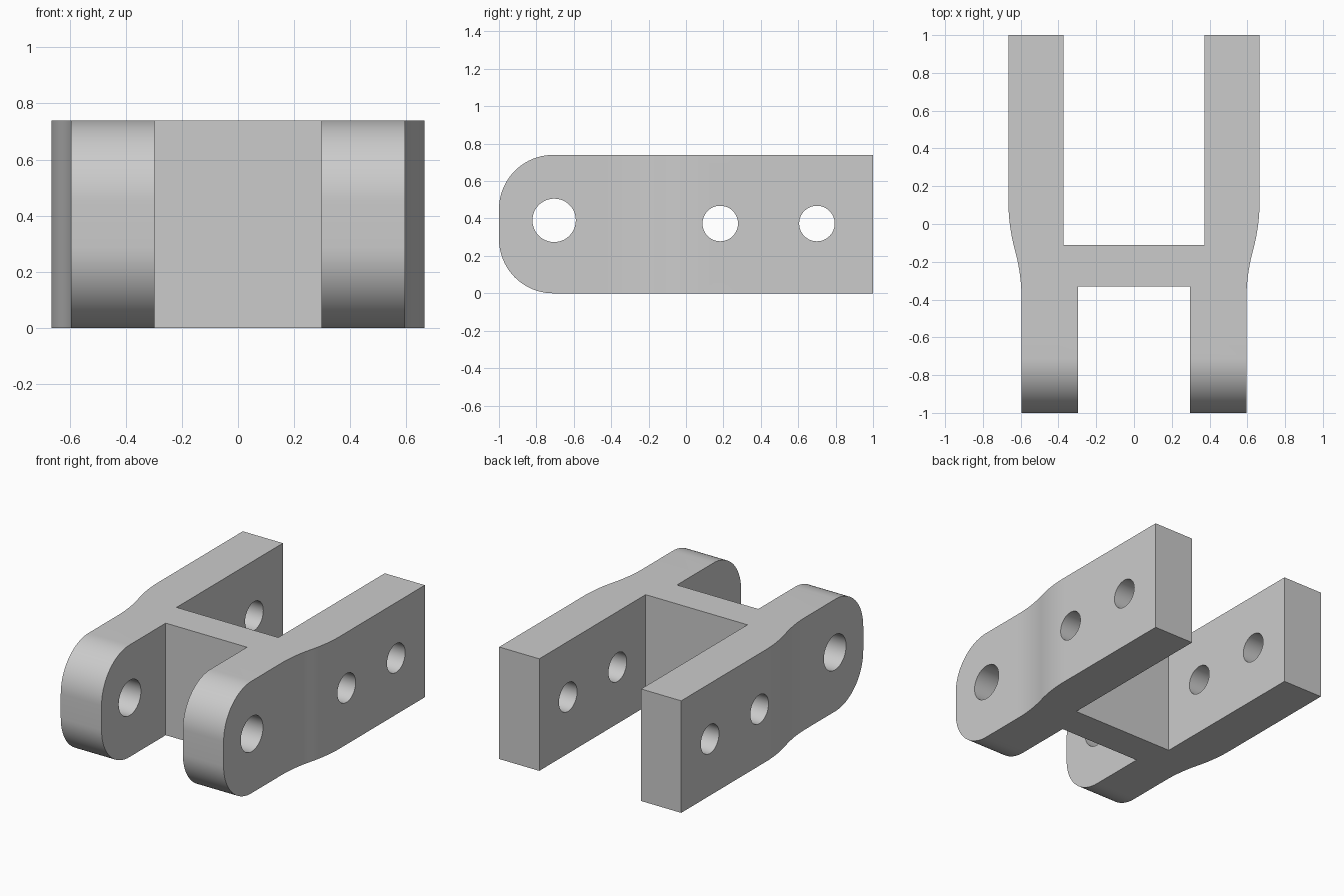
import bpy
import bmesh
import math
from mathutils import Vector

default = bpy.data.objects.get("Cube")
if default:
    bpy.data.objects.remove(default, do_unlink=True)

HEIGHT = 0.74
FRONT_X, REAR_X = 0.595, 0.665        # outer half widths
FRONT_IN, REAR_IN = 0.297, 0.372      # inner half widths
WEB_FRONT, WEB_REAR = -0.33, -0.11
BEND_START, BEND_END = -0.40, 0.12
CORNER = 0.29
HOLES = [(-0.705, 0.39, 0.116), (0.183, 0.373, 0.095), (0.70, 0.373, 0.095)]

grey = bpy.data.materials.new("plain grey")
grey.use_nodes = True
colour = (0.6, 0.6, 0.6, 1)
grey.diffuse_color = colour
grey.node_tree.nodes["Principled BSDF"].inputs["Base Color"].default_value = colour


def prism(name, outline, direction):
    """Extrude a closed 3D outline along a direction."""
    bm = bmesh.new()
    face = bm.faces.new([bm.verts.new(p) for p in outline])
    result = bmesh.ops.extrude_face_region(bm, geom=[face])
    moved = [g for g in result["geom"] if isinstance(g, bmesh.types.BMVert)]
    bmesh.ops.translate(bm, verts=moved, vec=Vector(direction))
    bmesh.ops.recalc_face_normals(bm, faces=bm.faces)
    mesh = bpy.data.meshes.new(name)
    bm.to_mesh(mesh)
    bm.free()
    mesh.materials.append(grey)
    obj = bpy.data.objects.new(name, mesh)
    bpy.context.collection.objects.link(obj)
    return obj


def arc(y, z, radius, start, end, steps):
    """Points of an arc in the side plane, left of the body."""
    angles = [math.radians(start + (end - start) * i / steps) for i in range(steps + 1)]
    return [(-1, y + radius * math.cos(a), z + radius * math.sin(a)) for a in angles]


def cut(target, cutter, operation):
    """Apply a boolean and discard the cutter."""
    cutter.hide_render = True
    mod = target.modifiers.new("cut", "BOOLEAN")
    mod.object = cutter
    mod.operation = operation
    mod.solver = "EXACT"
    bpy.ops.object.modifier_apply(modifier=mod.name)
    bpy.data.objects.remove(cutter, do_unlink=True)


def bend(t):
    """S-shaped blend made of two parabolas."""
    return 2 * t * t if t < 0.5 else 1 - 2 * (1 - t) ** 2


# Plan outline: two arms joined by a web, with outward-bending outer sides
steps = 20
outer = [(FRONT_X + (REAR_X - FRONT_X) * bend(i / steps),
          BEND_START + (BEND_END - BEND_START) * i / steps) for i in range(steps + 1)]
half = [(FRONT_IN, WEB_FRONT), (FRONT_IN, -1), (FRONT_X, -1), *outer,
        (REAR_X, 1), (REAR_IN, 1), (REAR_IN, WEB_REAR)]
outline = half + [(-x, y) for x, y in reversed(half)]
bracket = prism("fork_bracket", [(x, y, 0) for x, y in outline], (0, 0, HEIGHT))

for obj in bpy.context.selected_objects:
    obj.select_set(False)
bracket.select_set(True)
bpy.context.view_layer.objects.active = bracket

# Round the front ends of the arms
rounding = [(-1, 1.2, -0.2), (-1, 1.2, HEIGHT + 0.2), (-1, -0.5, HEIGHT + 0.2),
            (-1, -0.5, HEIGHT)]
rounding += arc(CORNER - 1, HEIGHT - CORNER, CORNER, 90, 180, 20)
rounding += arc(CORNER - 1, CORNER, CORNER, 180, 270, 20)
rounding += [(-1, -0.5, 0), (-1, -0.5, -0.2)]
cut(bracket, prism("rounding_cutter", rounding, (2, 0, 0)), "INTERSECT")

# Pin and bolt holes through both arms
for y, z, radius in HOLES:
    circle = arc(y, z, radius, 0, 360, 48)[:-1]
    cut(bracket, prism("hole_cutter", circle, (2, 0, 0)), "DIFFERENCE")

bpy.ops.object.shade_smooth_by_angle(angle=math.radians(30))
